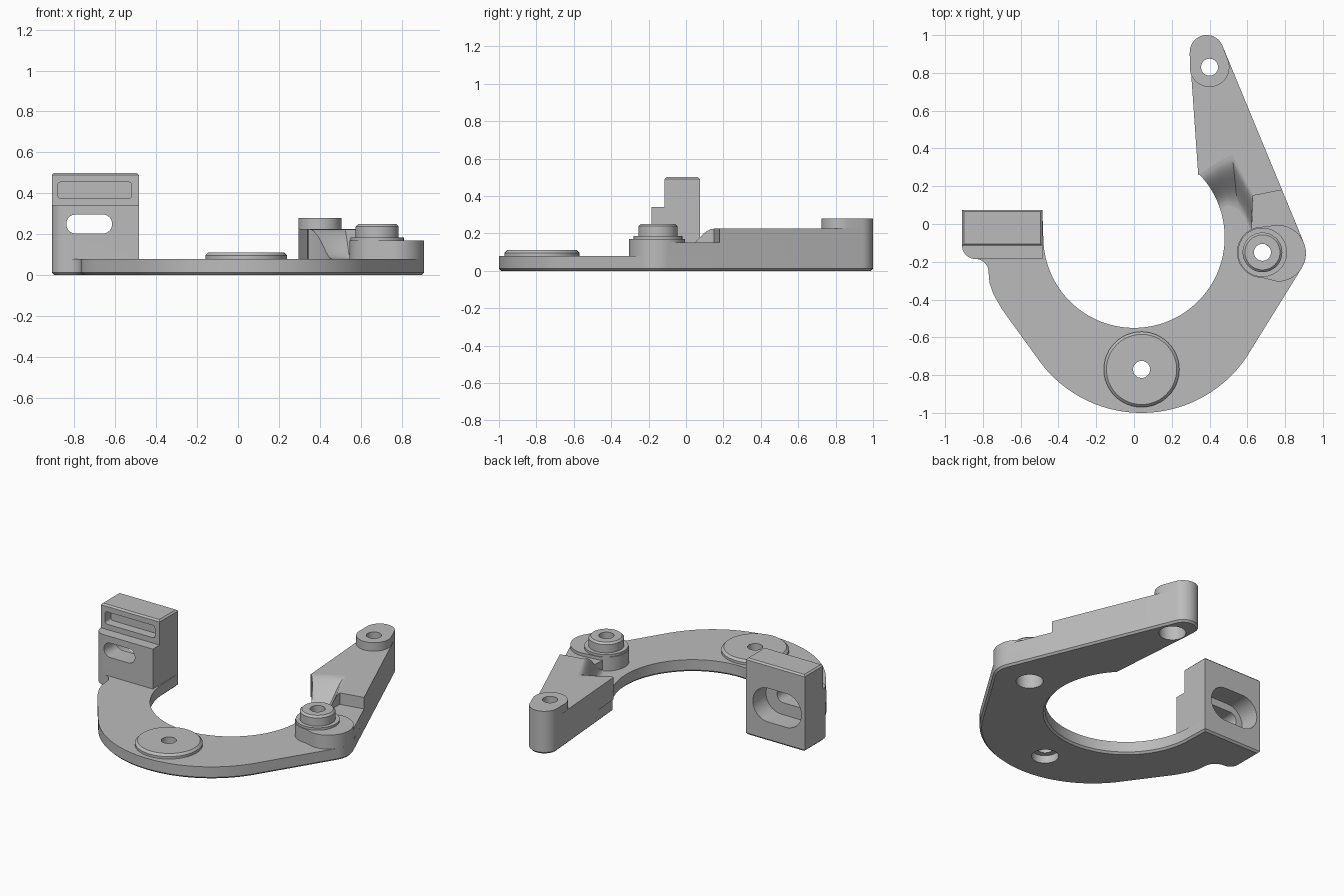
import bpy, bmesh
from math import cos, sin, pi, radians
from mathutils import Matrix, Vector

cube = bpy.data.objects.get("Cube")
if cube:
    bpy.data.objects.remove(cube)

metal = bpy.data.materials.new("plain grey metal")
metal.use_nodes = True
metal.diffuse_color = (0.5, 0.5, 0.5, 1)
metal.node_tree.nodes["Principled BSDF"].inputs["Base Color"].default_value = (0.5, 0.5, 0.5, 1)


def arc(cx, cy, r, a, b, n=24):
    angles = [radians(a + (b - a) * i / n) for i in range(n + 1)]
    return [(cx + r * cos(t), cy + r * sin(t)) for t in angles]


def circle(cx, cy, r):
    return arc(cx, cy, r, 0, 360, 48)[:-1]


def round_rect(cx, cy, hw, hh, r):
    pts = []
    for k, (sx, sy) in enumerate([(1, 1), (-1, 1), (-1, -1), (1, -1)]):
        pts += arc(cx + sx * (hw - r), cy + sy * (hh - r), r, 90 * k, 90 * k + 90, 10)
    # drop coincident points where two corner arcs meet
    return [p for i, p in enumerate(pts) if (Vector(p) - Vector(pts[i - 1])).length > 1e-5]


def finish(bm, name):
    bmesh.ops.recalc_face_normals(bm, faces=bm.faces)
    mesh = bpy.data.meshes.new(name)
    bm.to_mesh(mesh)
    bm.free()
    mesh.materials.append(metal)
    ob = bpy.data.objects.new(name, mesh)
    bpy.context.collection.objects.link(ob)
    return ob


def prism(name, pts, z0, z1, bottom=0, top=0, along_y=False):
    """Extrude an outline, with optional chamfers at either end."""
    bm = bmesh.new()
    base = bm.faces.new([bm.verts.new((x, y, z0)) for x, y in pts])
    res = bmesh.ops.extrude_face_region(bm, geom=[base], use_keep_orig=True)
    bmesh.ops.translate(bm, vec=(0, 0, z1 - z0),
                        verts=[v for v in res["geom"] if isinstance(v, bmesh.types.BMVert)])
    for z, size in ((z0, bottom), (z1, top)):
        if size:
            edges = [e for e in bm.edges if all(abs(v.co.z - z) < 1e-5 for v in e.verts)]
            bmesh.ops.bevel(bm, geom=edges, offset=size, segments=1, affect='EDGES')
    if along_y:
        bmesh.ops.transform(bm, matrix=Matrix.Rotation(pi / 2, 4, 'X'), verts=bm.verts)
    return finish(bm, name)


def cut(ob, cutters):
    bpy.context.view_layer.objects.active = ob
    for c in cutters:
        mod = ob.modifiers.new("cut", 'BOOLEAN')
        mod.operation, mod.solver, mod.object = 'DIFFERENCE', 'EXACT', c
        bpy.ops.object.modifier_apply(modifier=mod.name)


# Shared outline pieces
tip_arc = arc(0.385, 0.91, 0.09, 22, 183)
boss_right = (0.76, -0.155, 0.15)
corner = arc(-0.84, -0.115, 0.07, 180, 270, 10)

# C-shaped plate under everything
plate_outline = (arc(0.04, -0.33, 0.67, 215, 327, 48) + arc(*boss_right, -33, 22)
                 + tip_arc + arc(0, -0.07, 0.48, 44, -179, 72)
                 + [(-0.485, 0.075), (-0.91, 0.075)] + corner
                 + arc(-0.84, -0.255, 0.07, 90, 0, 10)[1:]
                 + [(-0.765, -0.31), (-0.745, -0.37), (-0.7, -0.45)])
plate = prism("base_plate", plate_outline, 0, 0.08, bottom=0.012)

# Raised pad on the front of the plate
pad = prism("round_pad", circle(0.04, -0.77, 0.2), 0.08, 0.11, top=0.014)

# Boss with flange and post
boss = prism("side_boss", arc(0.68, -0.15, 0.135, 90, 270) + arc(*boss_right, -90, 90),
             0.08, 0.17)
flange = prism("post_flange", circle(0.68, -0.15, 0.13), 0.17, 0.185)
post = prism("post", circle(0.68, -0.15, 0.105), 0.185, 0.25, top=0.012)

# Arm, its raised tip and the low shoulder joining it to the boss
ridge = [(0.34, 0.26), (0.43, 0.32), (0.52, 0.37), (0.58, 0.25), (0.63, 0.15)]
arm = prism("arm", tip_arc + ridge + [(0.784, 0.18)], 0.08, 0.225)
tip = prism("arm_tip_boss", tip_arc + arc(0.4, 0.83, 0.105, 184, 381), 0.225, 0.28)
shoulder = prism("shoulder", [(0.62, -0.06), (0.76, -0.15), (0.899, -0.1),
                              (0.784, 0.18), (0.63, 0.15)], 0.08, 0.15)

# Smooth ramp from the arm down to the plate
foot = [(0.455, 0.08), (0.5, 0.1), (0.55, 0.08), (0.59, 0.03), (0.62, -0.05)]
inner = arc(0, -0.07, 0.48, 44, 18, 12)
bm = bmesh.new()
rows = []
for i in range(13):
    t = i / 12
    z = 0.08 + 0.145 * (cos(pi * t) + 1) / 2
    row = [Vector(a).lerp(Vector(b), t) for a, b in zip(ridge, foot)]
    row[0] = Vector(inner[i])
    rows.append([bm.verts.new((p.x, p.y, z)) for p in row])
for a, b in zip(rows, rows[1:]):
    for j in range(len(a) - 1):
        bm.faces.new((a[j], b[j], b[j + 1], a[j + 1]))
res = bmesh.ops.extrude_face_region(bm, geom=list(bm.faces), use_keep_orig=True)
for v in res["geom"]:
    if isinstance(v, bmesh.types.BMVert):
        v.co.z = 0.08
bmesh.ops.remove_doubles(bm, verts=bm.verts, dist=1e-5)
ramp = finish(bm, "arm_ramp")

# Upright mounting block with a front ledge
block = prism("upright_block", [(-0.91, -0.115), (-0.485, -0.115), (-0.485, 0.075),
                                (-0.91, 0.075)], 0.08, 0.5, top=0.01)
ledge = prism("block_ledge", corner + [(-0.485, -0.185), (-0.485, -0.115)], 0.08, 0.34)

# Cutters: bolt holes with wider bores below, slot, rear pocket and front window
spots = {"pad": (0.04, -0.77, 0.05), "boss": (0.68, -0.15, 0.12), "tip": (0.4, 0.83, 0.12)}
holes = {}
for key, (x, y, depth) in spots.items():
    holes[key] = [prism(key + "_hole_cutter", circle(x, y, 0.045), -0.1, 0.4),
                  prism(key + "_bore_cutter", circle(x, y, 0.08), -0.1, depth)]
slot = prism("slot_cutter", round_rect(-0.727, 0.25, 0.112, 0.047, 0.0469), -0.3, 0.4, along_y=True)
pocket = prism("pocket_cutter", round_rect(-0.71, 0.235, 0.175, 0.11, 0.1099), -0.2, 0.06, along_y=True)
window = prism("window_cutter", round_rect(-0.7, 0.415, 0.18, 0.04, 0.015), 0.055, 0.3, along_y=True)

cut(plate, holes["pad"] + holes["boss"] + holes["tip"])
cut(pad, holes["pad"][:1])
cut(boss, holes["boss"])
cut(flange, holes["boss"][:1])
cut(post, holes["boss"][:1])
cut(arm, holes["tip"])
cut(tip, holes["tip"][:1])
cut(block, [pocket, slot, window])
cut(ledge, [slot])

for c in sum(holes.values(), []) + [slot, pocket, window]:
    bpy.data.objects.remove(c)

# Smooth curved walls, keep edges crisp
bpy.ops.object.select_all(action='DESELECT')
for ob in (plate, pad, boss, flange, post, arm, tip, shoulder, ramp, block, ledge):
    ob.select_set(True)
    bpy.context.view_layer.objects.active = ob
bpy.ops.object.shade_smooth_by_angle(angle=radians(30))
